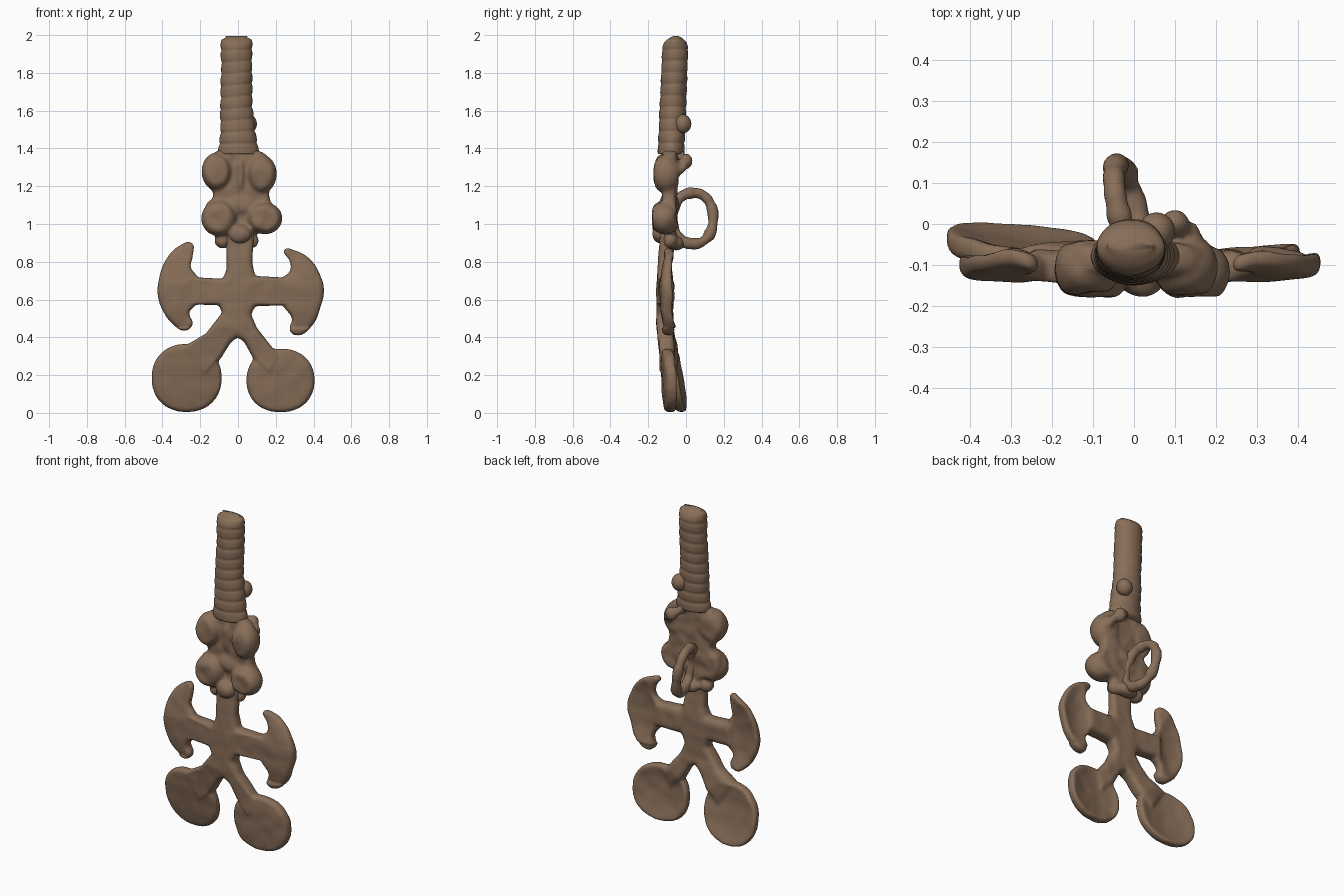
import bpy, bmesh, math
from mathutils import Vector, Matrix, noise

cube = bpy.data.objects.get("Cube")
if cube:
    bpy.data.objects.remove(cube, do_unlink=True)

bronze = bpy.data.materials.new("brown_bronze")
bronze.use_nodes = True
COLOUR = (0.245, 0.155, 0.098, 1)
bronze.diffuse_color = COLOUR
bronze.node_tree.nodes["Principled BSDF"].inputs["Base Color"].default_value = COLOUR


def add_object(name, data):
    obj = bpy.data.objects.new(name, data)
    bpy.context.collection.objects.link(obj)
    return obj


def evaluated_mesh(obj):
    return bpy.data.meshes.new_from_object(
        obj.evaluated_get(bpy.context.evaluated_depsgraph_get()))


def finish(name, mesh):
    mesh.materials.clear()
    mesh.materials.append(bronze)
    mesh.shade_smooth()
    return add_object(name, mesh)


def ramp(value, start, end):
    return min(1, max(0, (value - start) / (end - start)))


def slab(bm, points, half, smooth=True):
    """Add a rounded slab with an (x, z) outline, centred on y = 0."""
    edge = half * 0.7
    curve = bpy.data.curves.new("outline", 'CURVE')
    curve.dimensions, curve.fill_mode = '2D', 'BOTH'
    curve.extrude, curve.bevel_depth = half - edge, edge
    curve.bevel_resolution, curve.offset = 3, -edge
    spline = curve.splines.new('BEZIER')
    spline.bezier_points.add(len(points) - 1)
    spline.use_cyclic_u = True
    for knot, (x, z) in zip(spline.bezier_points, points):
        knot.co = (x, z, 0)
        knot.handle_left_type = knot.handle_right_type = 'AUTO' if smooth else 'VECTOR'
    obj = add_object("outline", curve)
    bpy.context.view_layer.update()
    mesh = evaluated_mesh(obj)
    mesh.transform(Matrix.Rotation(math.pi / 2, 4, 'X'))
    bm.from_mesh(mesh)
    bpy.data.objects.remove(obj, do_unlink=True)


def blob(bm, centre, radii, flat=1):
    """Add an ellipsoid; flat below 1 cuts its front and back level."""
    verts = bmesh.ops.create_uvsphere(bm, u_segments=32, v_segments=24, radius=1)["verts"]
    for v in verts:
        v.co.y = max(-flat, min(flat, v.co.y))
    bmesh.ops.transform(bm, matrix=Matrix.LocRotScale(centre, None, radii), verts=verts)


def tube(bm, path, radius, closed=False, sides=12):
    """Sweep a lumpy round section along a path."""
    path = [Vector(p) for p in path]
    n, rings = len(path), []
    for i, p in enumerate(path):
        ahead = path[(i + 1) % n] if closed else path[min(i + 1, n - 1)]
        behind = path[i - 1] if closed else path[max(i - 1, 0)]
        t = (ahead - behind).normalized()
        u = t.cross(Vector((1, 0, 0))).normalized()
        v = t.cross(u)
        r = radius * (1 + 0.3 * noise.noise(p * 25))
        rings.append([bm.verts.new(p + r * (u * math.cos(a) + v * math.sin(a)))
                      for a in (math.tau * k / sides for k in range(sides))])
    for i in range(n if closed else n - 1):
        a, b = rings[i], rings[(i + 1) % n]
        for k in range(sides):
            bm.faces.new((a[k - 1], a[k], b[k], b[k - 1]))
    if not closed:
        bm.faces.new(rings[0][::-1])
        bm.faces.new(rings[-1])


def fuse(name, bm, voxel, iterations):
    """Merge overlapping solids into one softly rounded casting."""
    bmesh.ops.recalc_face_normals(bm, faces=bm.faces)
    mesh = bpy.data.meshes.new(name)
    bm.to_mesh(mesh)
    bm.free()
    obj = add_object("casting", mesh)
    remesh = obj.modifiers.new("fuse", 'REMESH')
    remesh.mode, remesh.voxel_size = 'VOXEL', voxel
    soften = obj.modifiers.new("soften", 'SMOOTH')
    soften.factor, soften.iterations = 0.5, iterations
    bpy.context.view_layer.update()
    result = evaluated_mesh(obj)
    bpy.data.objects.remove(obj, do_unlink=True)
    return finish(name, result)


# Flat lower frame: stem, crossbar, legs, crescents and round feet
bm = bmesh.new()
slab(bm, [(-.06, .96), (.085, .96), (.075, .8), (.09, .725), (.27, .715), (.27, .57),
          (.09, .565), (.07, .52), (.1, .45), (.21, .31), (.17, .2), (.08, .29),
          (.03, .38), (-.005, .4), (-.04, .37), (-.09, .29), (-.18, .2), (-.28, .355),
          (-.17, .42), (-.085, .53), (-.1, .57), (-.27, .575), (-.27, .72),
          (-.08, .71), (-.06, .76)], .044, False)
slab(bm, [(.245, .865), (.3, .86), (.38, .815), (.435, .73), (.455, .65), (.435, .555),
          (.395, .465), (.315, .41), (.275, .435), (.285, .5), (.24, .57),
          (.24, .715), (.275, .75), (.275, .8)], .032)
slab(bm, [(-.245, .9), (-.31, .885), (-.385, .805), (-.42, .7), (-.425, .625),
          (-.4, .545), (-.34, .465), (-.28, .435), (-.24, .47), (-.258, .53),
          (-.22, .58), (-.22, .725), (-.25, .77), (-.24, .83)], .032)
FEET = [(-.272, .185, .185, .18), (.225, .172, .18, .168)]
HOLLOWS = FEET + [(-.34, .65, .1, .22), (.36, .64, .1, .21)]
for cx, cz, rx, rz in FEET:
    outline = []
    for k in range(16):
        c, s = math.cos(math.tau * k / 16), math.sin(math.tau * k / 16)
        outline.append((cx + rx * math.copysign(abs(c) ** .92, c),
                        cz + rz * math.copysign(abs(s) ** .92, s)))
    slab(bm, outline, .03)
frame = fuse("lower_frame", bm, .009, 5)

# Bend the frame backward at its ends, cup the feet and crescents
for v in frame.data.vertices:
    x, y, z = v.co
    y *= 1 - .3 * ramp(z, .68, .85)
    bend = -.112 + (.1 if z > .45 else .15) * x * x
    if z < .45:
        toward_right = ramp(x, .1, -.1)
        bend += (.45 - z) / .45 * (.022 + .055 * toward_right)
    else:
        bend += .4 * (z - .65) ** 2 * ramp(abs(x), .2, .3)
    y = max(y, .012 * ramp(abs(x), .02, .2) - .045)
    for cx, cz, rx, rz in HOLLOWS:
        depth = max(0, 1 - ((x - cx) / rx) ** 2 - ((z - cz) / rz) ** 2)
        y -= (.024 if y > 0 else .007) * depth
    v.co.y = bend + y + .004 * noise.noise(Vector((x, 0, z)) * 14)

# Middle body: backing plate with four flattened bosses, a knob and side tabs
bm = bmesh.new()
slab(bm, [(-.1, 1.39), (-.17, 1.32), (-.16, 1.21), (-.13, 1.15), (-.17, 1.1),
          (-.17, 1.0), (-.08, .95), (0, .9), (.1, .95), (.19, .98), (.2, 1.05),
          (.165, 1.15), (.18, 1.24), (.17, 1.34), (.1, 1.39)], .038)
for v in bm.verts:
    v.co.y -= .087
for x, y, z, rx, rz in [(-.113, -.105, 1.278, .08, .1), (.128, -.105, 1.265, .077, .1),
                        (-.1, -.115, 1.03, .095, .095), (.143, -.115, 1.03, .092, .084)]:
    blob(bm, (x, y, z), (rx, .082, rz), .76)
blob(bm, (.012, -.13, .945), (.062, .045, .05))
blob(bm, (.012, -.1, 1.27), (.03, .045, .12))
blob(bm, (.01, -.09, 1.1), (.12, .05, .07))
for x in (-.08, .065):
    blob(bm, (x, -.085, .912), (.045, .04, .042))
# Lumps and strap on the back
blob(bm, (.01, -.05, .9), (.065, .045, .04))
blob(bm, (.1, .0, 1.33), (.036, .035, .042))
tube(bm, [(.15, -.06, 1.27), (.135, -.015, 1.3), (.09, 0, 1.33), (.05, -.025, 1.36),
          (.03, -.05, 1.39)], .024)
body = fuse("body_with_bosses", bm, .01, 3)
for v in body.data.vertices:
    v.co.y += .009 * noise.noise(v.co * 16)

# Rear hanging loop, squarer where it joins the body
bm = bmesh.new()
path = []
for k in range(48):
    c, s = math.cos(math.tau * k / 48), math.sin(math.tau * k / 48)
    dy = .097 * c if c > 0 else -.118 * abs(c) ** .8
    dz = .135 * math.copysign(abs(s) ** .9, s)
    path.append((-.02 - .2 * dy - .16 * dz, .047 + dy, 1.03 + dz))
tube(bm, path, .029, closed=True)
fuse("rear_loop", bm, .009, 2)

# Ribbed handle with a widened foot; its top is level across and domed front to back
bm = bmesh.new()
SIDES, STEPS, LOW, HIGH = 32, 100, 1.37, 1.995
rings = []
for i in range(STEPS + 1):
    t = i / STEPS
    z = LOW + (HIGH - LOW) * t
    rib = 1 - .065 * abs(2 * ((z / .062) % 1) - 1) ** 3
    flare = .02 * max(0, 1 - t / .4)
    dome = math.sqrt(max(.03, 1 - ramp(t, .88, 1) ** 2))
    corner = math.sqrt(max(.5, 1 - ramp(t, .96, 1) ** 2))
    ring = []
    for k in range(SIDES):
        a = math.tau * k / SIDES
        c, s = math.cos(a), math.sin(a)
        wave = 1 + .05 * noise.noise(Vector((c, s, z * 9)))
        x = (.086 + flare - .003 * t) * rib * corner * wave * c
        y = (.07 + flare * .1) * rib * dome * wave * s
        tilt = .1 * x * math.sin(math.pi * t)
        ring.append(bm.verts.new((x - .008 + flare * .6, y - .08 + .026 * t, z + tilt)))
    rings.append(ring)
for a, b in zip(rings, rings[1:]):
    for k in range(SIDES):
        bm.faces.new((a[k - 1], a[k], b[k], b[k - 1]))
bm.faces.new(rings[0][::-1])
bm.faces.new(rings[-1])
blob(bm, (.055, -.017, 1.53), (.045, .045, .05))
bmesh.ops.recalc_face_normals(bm, faces=bm.faces)
mesh = bpy.data.meshes.new("ribbed_handle")
bm.to_mesh(mesh)
bm.free()
finish("ribbed_handle", mesh)
